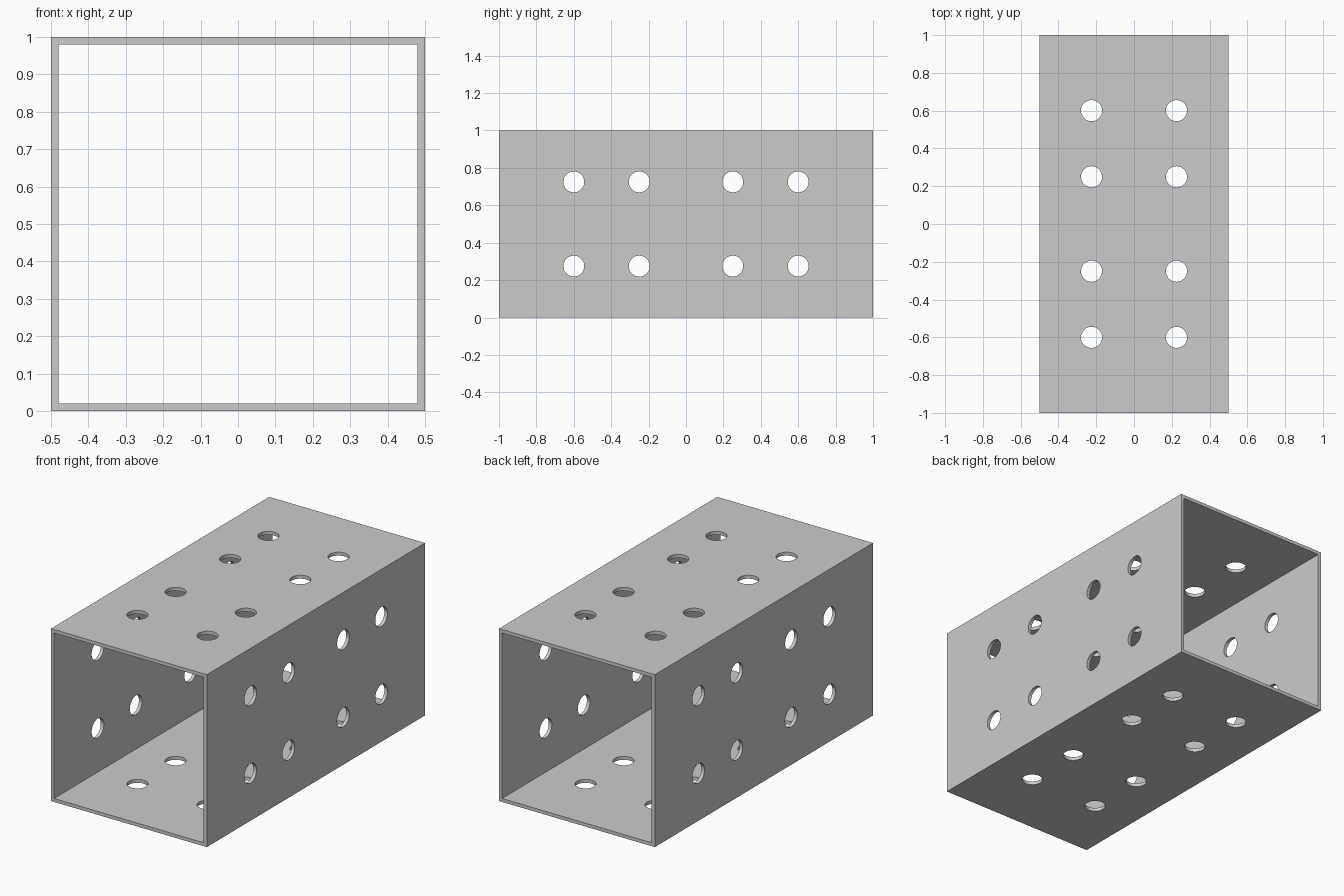
import bpy, bmesh
from math import radians
from mathutils import Matrix

if "Cube" in bpy.data.objects:
    bpy.data.objects.remove(bpy.data.objects["Cube"])

HALF, LENGTH, WALL = 0.5, 2.0, 0.02
HOLE_R, SIDES = 0.056, 32


def mesh_object(name, bm):
    bmesh.ops.recalc_face_normals(bm, faces=bm.faces)
    mesh = bpy.data.meshes.new(name)
    bm.to_mesh(mesh)
    bm.free()
    obj = bpy.data.objects.new(name, mesh)
    bpy.context.collection.objects.link(obj)
    return obj


# Square tube, open at both ends: outer and inner square rings bridged into walls
bm = bmesh.new()
corners = [(-1, -1), (1, -1), (1, 1), (-1, 1)]


def ring(half, y):
    return [bm.verts.new((sx * half, y, HALF + sz * half)) for sx, sz in corners]


loops = [ring(HALF, -LENGTH / 2), ring(HALF, LENGTH / 2),
         ring(HALF - WALL, LENGTH / 2), ring(HALF - WALL, -LENGTH / 2)]
for a, b in zip(loops, loops[1:] + loops[:1]):
    for i in range(4):
        j = (i + 1) % 4
        bm.faces.new((a[i], a[j], b[j], b[i]))
tube = mesh_object("perforated_square_tube", bm)

# Hole cutters: eight short cylinders on each of the four walls
bm = bmesh.new()
for wall in range(4):
    turn = Matrix.Translation((0, 0, HALF)) @ Matrix.Rotation(radians(90 * wall), 4, 'Y')
    for across in (-0.225, 0.225):
        for y in (-0.6, -0.25, 0.25, 0.6):
            place = Matrix.Translation((across, y, HALF - WALL / 2))
            bmesh.ops.create_cone(bm, cap_ends=True, segments=SIDES, radius1=HOLE_R,
                                  radius2=HOLE_R, depth=WALL * 4, matrix=turn @ place)
cutter = mesh_object("hole_cutters", bm)
cutter.hide_render = True

# Drill the holes
mod = tube.modifiers.new("holes", 'BOOLEAN')
mod.operation = 'DIFFERENCE'
mod.solver = 'EXACT'
mod.object = cutter
bpy.context.view_layer.objects.active = tube
tube.select_set(True)
bpy.ops.object.modifier_apply(modifier=mod.name)
bpy.data.objects.remove(cutter)
bpy.ops.object.shade_smooth_by_angle(angle=radians(30))
